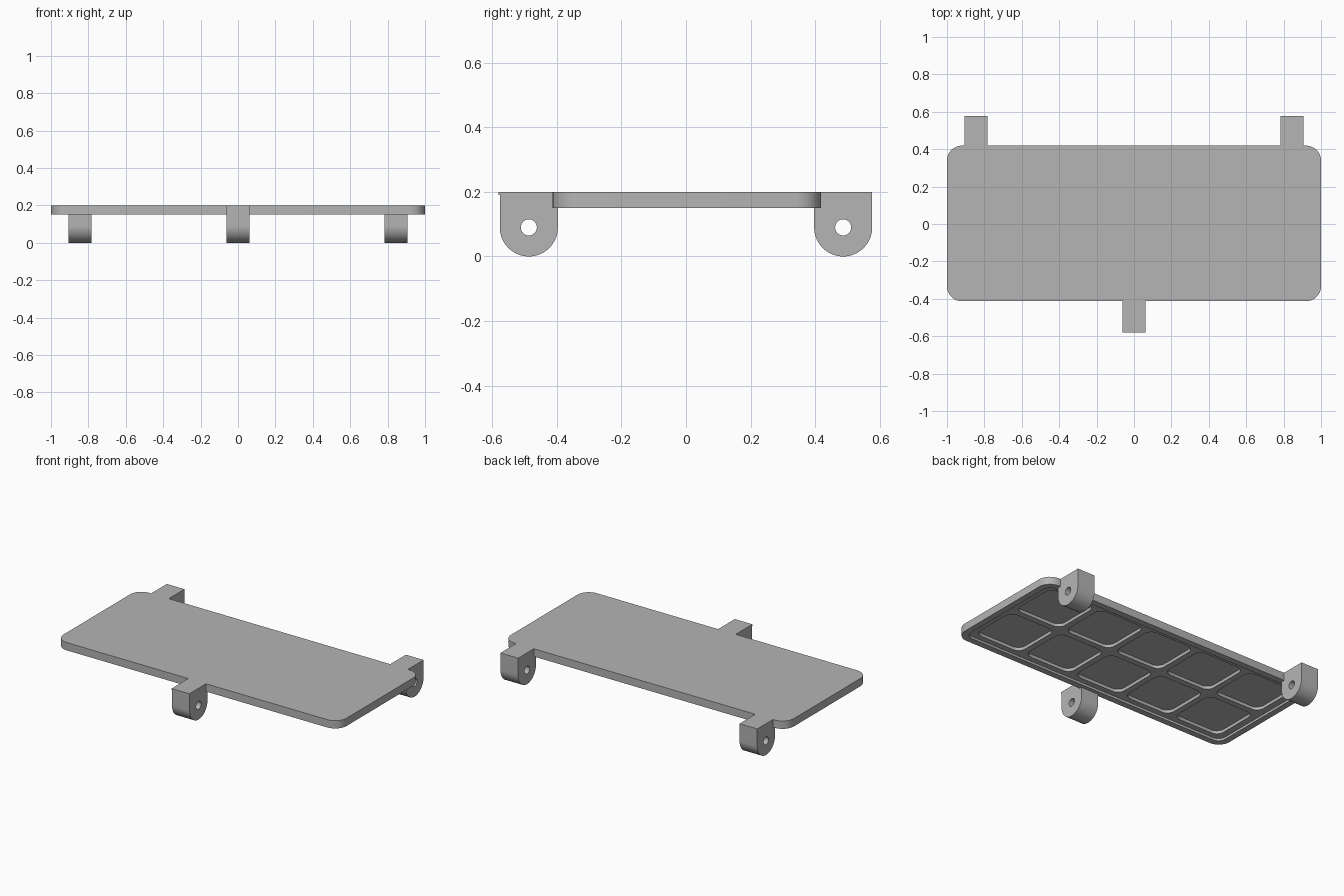
import bpy, bmesh
from math import sin, cos, pi
from mathutils import Vector

cube = bpy.data.objects.get("Cube")
if cube:
    bpy.data.objects.remove(cube, do_unlink=True)

grey = bpy.data.materials.new("mid grey")
grey.use_nodes = True
grey.diffuse_color = (0.46, 0.46, 0.46, 1)
grey.node_tree.nodes["Principled BSDF"].inputs["Base Color"].default_value = grey.diffuse_color


def arc(cx, cy, r, start, end, steps):
    return [(cx + r * cos(start + (end - start) * i / steps),
             cy + r * sin(start + (end - start) * i / steps)) for i in range(steps + 1)]


def rounded_rect(cx, cy, w, h, r):
    points = []
    for k, (sx, sy) in enumerate([(1, 1), (-1, 1), (-1, -1), (1, -1)]):
        points += arc(cx + sx * (w / 2 - r), cy + sy * (h / 2 - r), r,
                      k * pi / 2, (k + 1) * pi / 2, 8)
    return points


def prism(name, outlines, low, high, along="z"):
    """Extrude flat outlines along z, or along x with the outline in y and z."""
    bm = bmesh.new()
    place = (lambda p, d: (p[0], p[1], d)) if along == "z" else (lambda p, d: (d, p[0], p[1]))
    shift = Vector(place((0, 0), high - low))
    for outline in outlines:
        face = bm.faces.new([bm.verts.new(place(p, low)) for p in outline])
        made = bmesh.ops.extrude_face_region(bm, geom=[face], use_keep_orig=True)["geom"]
        moved = [v for v in made if isinstance(v, bmesh.types.BMVert)]
        bmesh.ops.translate(bm, verts=moved, vec=shift)
    bmesh.ops.recalc_face_normals(bm, faces=bm.faces)
    mesh = bpy.data.meshes.new(name)
    bm.to_mesh(mesh)
    bm.free()
    mesh.materials.append(grey)
    obj = bpy.data.objects.new(name, mesh)
    bpy.context.collection.objects.link(obj)
    return obj


def cut(obj, cutter):
    """Subtract the cutter, keep the result and drop the cutter."""
    cutter.hide_render = True
    mod = obj.modifiers.new("cut", "BOOLEAN")
    mod.operation = "DIFFERENCE"
    mod.solver = "EXACT"
    mod.object = cutter
    graph = bpy.context.evaluated_depsgraph_get()
    result = bpy.data.meshes.new_from_object(obj.evaluated_get(graph))
    obj.modifiers.clear()
    obj.data = result
    bpy.data.objects.remove(cutter, do_unlink=True)


def smooth(obj):
    bpy.ops.object.select_all(action="DESELECT")
    obj.select_set(True)
    bpy.context.view_layer.objects.active = obj
    bpy.ops.object.shade_smooth_by_angle(angle=pi / 6)


# Plate with a shallow recess and a grid of pockets underneath
TOP, UNDER, MID = 0.2, 0.15, 0.003
plate = prism("plate", [rounded_rect(0, MID, 2, 0.832, 0.08)], UNDER, TOP)
cut(plate, prism("recess", [rounded_rect(0, MID, 1.92, 0.752, 0.05)], 0.1, 0.165))
cells = [rounded_rect((i - 2) * 0.375, MID + side * 0.18, 0.335, 0.32, 0.05)
         for i in range(5) for side in (-1, 1)]
cut(plate, prism("pockets", cells, 0.12, 0.185))
smooth(plate)


# Hinge lugs: rounded below, drilled, hung over the plate edge
def lug(name, x, side, edge, lip):
    middle, r = 0.487, 0.09
    profile = [(edge, TOP), (middle + r + lip, TOP)]
    if lip:
        profile += [(middle + r + lip, 0.19), (middle + r, 0.19)]
    profile += arc(middle, r, r, 0, -pi, 32)
    profile += [(middle - r, UNDER), (edge, UNDER)]
    body = prism(name, [[(side * y, z) for y, z in profile]], x - 0.0625, x + 0.0625, "x")
    bore = arc(side * middle, r, 0.025, 0, 2 * pi, 24)[:-1]
    cut(body, prism("bore", [bore], x - 0.1, x + 0.1, "x"))
    smooth(body)


lug("front_lug", 0, -1, 0.413, 0.004)
lug("back_left_lug", 0.845, 1, 0.419, 0)
lug("back_right_lug", -0.845, 1, 0.419, 0)
